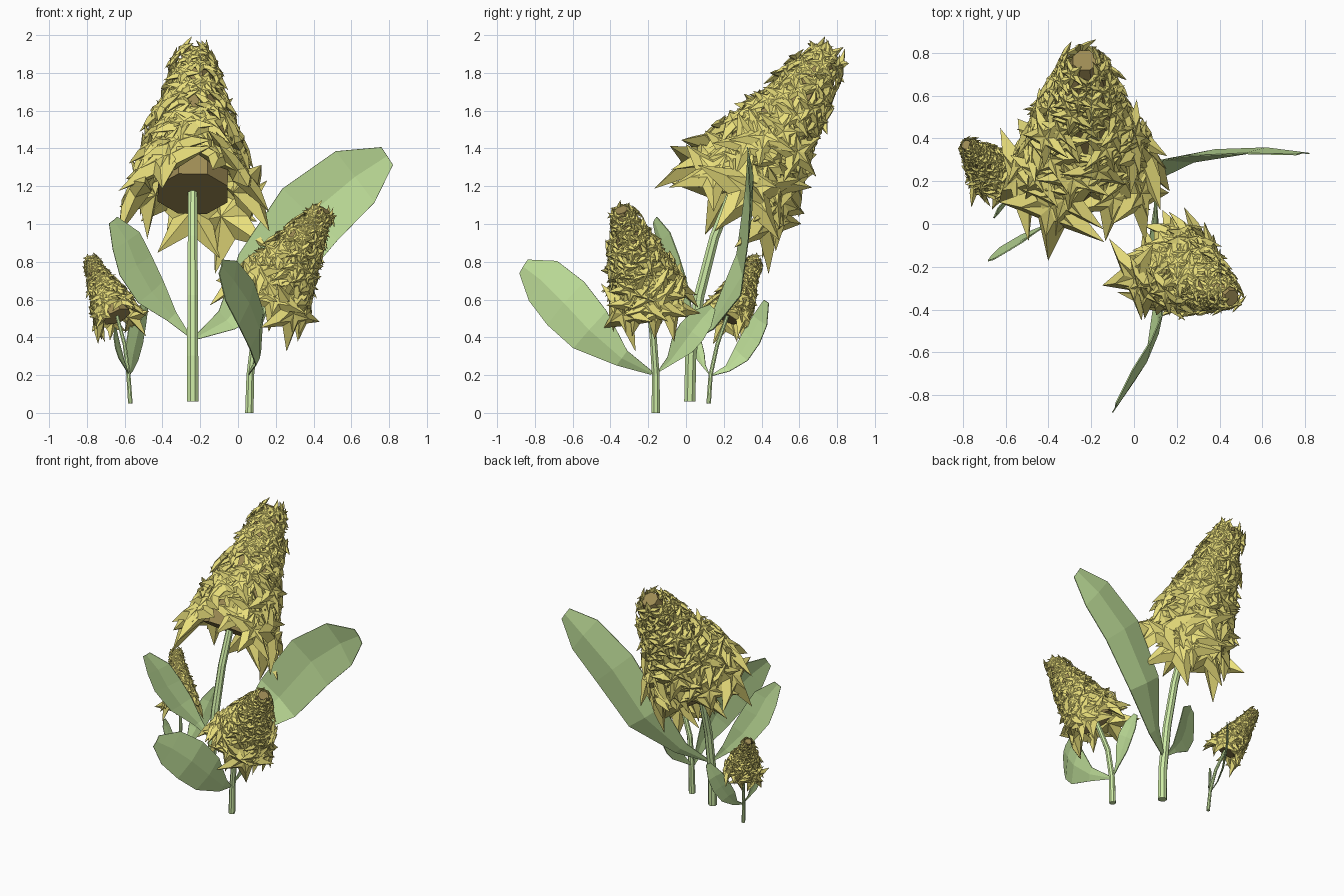
import bpy, bmesh, math, random
from mathutils import Vector, Matrix

if "Cube" in bpy.data.objects:
    bpy.data.objects.remove(bpy.data.objects["Cube"])

random.seed(11)

def material(name, rgb):
    m = bpy.data.materials.new(name)
    m.diffuse_color = (*rgb, 1)
    m.use_nodes = True
    m.node_tree.nodes["Principled BSDF"].inputs["Base Color"].default_value = m.diffuse_color
    return m

STEM = material("stem_green", (0.62, 0.84, 0.38))
LEAF = material("leaf_green", (0.54, 0.76, 0.33))
PETAL = material("petal_yellow", (0.82, 0.74, 0.20))
CORE = material("core_brown", (0.34, 0.26, 0.09))

def finish(name, bm, mat, fix=True):
    if fix:
        bmesh.ops.recalc_face_normals(bm, faces=bm.faces)
    me = bpy.data.meshes.new(name)
    bm.to_mesh(me)
    bm.free()
    me.materials.append(mat)
    ob = bpy.data.objects.new(name, me)
    bpy.context.collection.objects.link(ob)
    return ob

def tube(name, pts, radii, mat, sides=8):
    bm = bmesh.new()
    pts = [Vector(p) for p in pts]
    rings = []
    for i, p in enumerate(pts):
        d = (pts[min(i + 1, len(pts) - 1)] - pts[max(i - 1, 0)]).normalized()
        u = d.cross(Vector((0, 1, 0.01))).normalized()
        v = d.cross(u)
        rings.append([bm.verts.new(p + radii[i] * (u * math.cos(a) + v * math.sin(a)))
                      for a in [(k + .5) * math.tau / sides for k in range(sides)]])
    for a, b in zip(rings, rings[1:]):
        for k in range(sides):
            j = (k + 1) % sides
            bm.faces.new((a[k], a[j], b[j], b[k]))
    bm.faces.new(rings[0])
    bm.faces.new(rings[-1])
    return finish(name, bm, mat)

def leaf(name, pts, width, across, fold=0.06):
    """Folded blade along pts; across is the direction of its width."""
    bm = bmesh.new()
    pts = [Vector(p) for p in pts]
    across = Vector(across).normalized()
    shape = [0.06, 0.32, 0.88, 1.0, 0.85, 0.28]
    rows = []
    for i, p in enumerate(pts):
        d = (pts[min(i + 1, 5)] - pts[max(i - 1, 0)]).normalized()
        w = (across - d * across.dot(d)).normalized() * width * shape[i]
        n = d.cross(w) * fold
        rows.append([bm.verts.new(q) for q in (p - w + n, p - n, p + w + n)])
    for a, b in zip(rows, rows[1:]):
        for k in (0, 1):
            bm.faces.new((a[k], a[k + 1], b[k + 1], b[k]))
    ob = finish(name, bm, LEAF)
    s = ob.modifiers.new("thickness", 'SOLIDIFY')
    s.thickness = 0.006
    s.offset = 0
    return ob

def add_star(bm, centre, normal, size, spin):
    """Five pointed blossom: ridged petals, small sunken middle, cone behind."""
    rot = normal.to_track_quat('Z', 'Y').to_matrix() @ Matrix.Rotation(spin, 3, 'Z')
    def ring(s, z, notch):
        return [bm.verts.new(centre + rot @ Vector((
            size * s * r * math.cos(k * math.pi / 5), size * s * r * math.sin(k * math.pi / 5),
            size * z)))
            for k, r in enumerate([1, notch] * 5)]
    outer, inner = ring(1, 0, 0.40), ring(0.5, 0.14, 0.42)
    mid = bm.verts.new(centre + rot @ Vector((0, 0, size * 0.08)))
    back = bm.verts.new(centre + rot @ Vector((0, 0, -size * 0.25)))
    for k in range(10):
        j = (k + 1) % 10
        bm.faces.new((outer[k], outer[j], inner[j], inner[k]))
        bm.faces.new((inner[k], inner[j], mid))
        bm.faces.new((outer[j], outer[k], back))

def flower(name, base, tip, scale, count):
    base, tip = Vector(base), Vector(tip)
    axis = (tip - base).normalized()
    length = (tip - base).length
    # brown core
    tube(name + "_core", [base, base.lerp(tip, .25), base.lerp(tip, .65), tip],
         [.20 * scale, .20 * scale, .14 * scale, .06 * scale], CORE)
    # spiral of blossoms shrinking to the tip
    bm = bmesh.new()
    u = axis.orthogonal().normalized()
    v = axis.cross(u)
    for i in range(count):
        t = ((i + .5) / count) ** 0.85
        a = i * 2.39996 + random.uniform(-.25, .25)
        out = u * math.cos(a) + v * math.sin(a)
        size = (.085 + .22 * (1 - t) ** 1.8) * scale * random.uniform(.85, 1.15)
        r = (.07 + .20 * (1 - t) ** 0.85 + random.uniform(-.01, .035)) * scale
        n = (out + axis * random.uniform(.25, .5)
             + u * random.uniform(-.18, .18) + v * random.uniform(-.18, .18)).normalized()
        add_star(bm, base + axis * length * (-.01 + t) + out * r, n, size, random.uniform(0, 6.28))
    finish(name + "_blossoms", bm, PETAL, False)

# stems
tube("large_stem", [(-.24, .02, .06), (-.24, .025, .3), (-.24, .07, .62), (-.24, .15, .93), (-.24, .245, 1.17)],
     [.032, .032, .03, .028, .026], STEM)
tube("medium_stem", [(.06, -.16, 0), (.065, -.16, .2), (.09, -.175, .42), (.17, -.2, .62)],
     [.024, .022, .02, .018], STEM)
tube("small_stem", [(-.57, .12, .05), (-.58, .13, .2), (-.60, .165, .36), (-.645, .225, .53)],
     [.013, .012, .011, .01], STEM)

# flower heads
flower("large_flower", (-.24, .245, 1.16), (-.23, .765, 1.91), 1.0, 95)
flower("medium_flower", (.17, -.195, .62), (.455, -.345, 1.075), .66, 100)
flower("small_flower", (-.64, .22, .51), (-.785, .37, .82), .39, 95)

# leaves
leaf("large_right_leaf", [(-.22, .05, .40), (-.06, .15, .49), (.14, .29, .73),
     (.38, .335, 1.05), (.62, .345, 1.25), (.79, .33, 1.36)], .20, (-.7, -.03, .7))
leaf("large_left_leaf", [(-.26, .04, .41), (-.35, .02, .51), (-.46, -.03, .64),
     (-.54, -.08, .78), (-.59, -.12, .91), (-.66, -.165, 1.02)], .105, (.8, .35, .45))
leaf("medium_front_leaf", [(.06, -.18, .21), (.11, -.34, .29), (.105, -.51, .44),
     (.05, -.64, .58), (-.03, -.76, .70), (-.09, -.86, .775)], .155, (.25, .6, .75))
leaf("medium_back_leaf", [(.06, -.145, .22), (.075, -.08, .28), (.09, -.02, .36),
     (.10, .03, .43), (.10, .085, .50), (.10, .14, .56)], .075, (.1, -.7, .7))
leaf("small_back_leaf", [(-.58, .14, .20), (-.57, .22, .235), (-.56, .29, .31),
     (-.54, .345, .40), (-.52, .39, .49), (-.485, .425, .59)], .065, (.55, .6, -.5))
leaf("small_front_leaf", [(-.58, .12, .21), (-.60, .095, .25), (-.62, .075, .30),
     (-.635, .06, .35), (-.645, .05, .40), (-.65, .04, .45)], .03, (.3, .7, .3))
